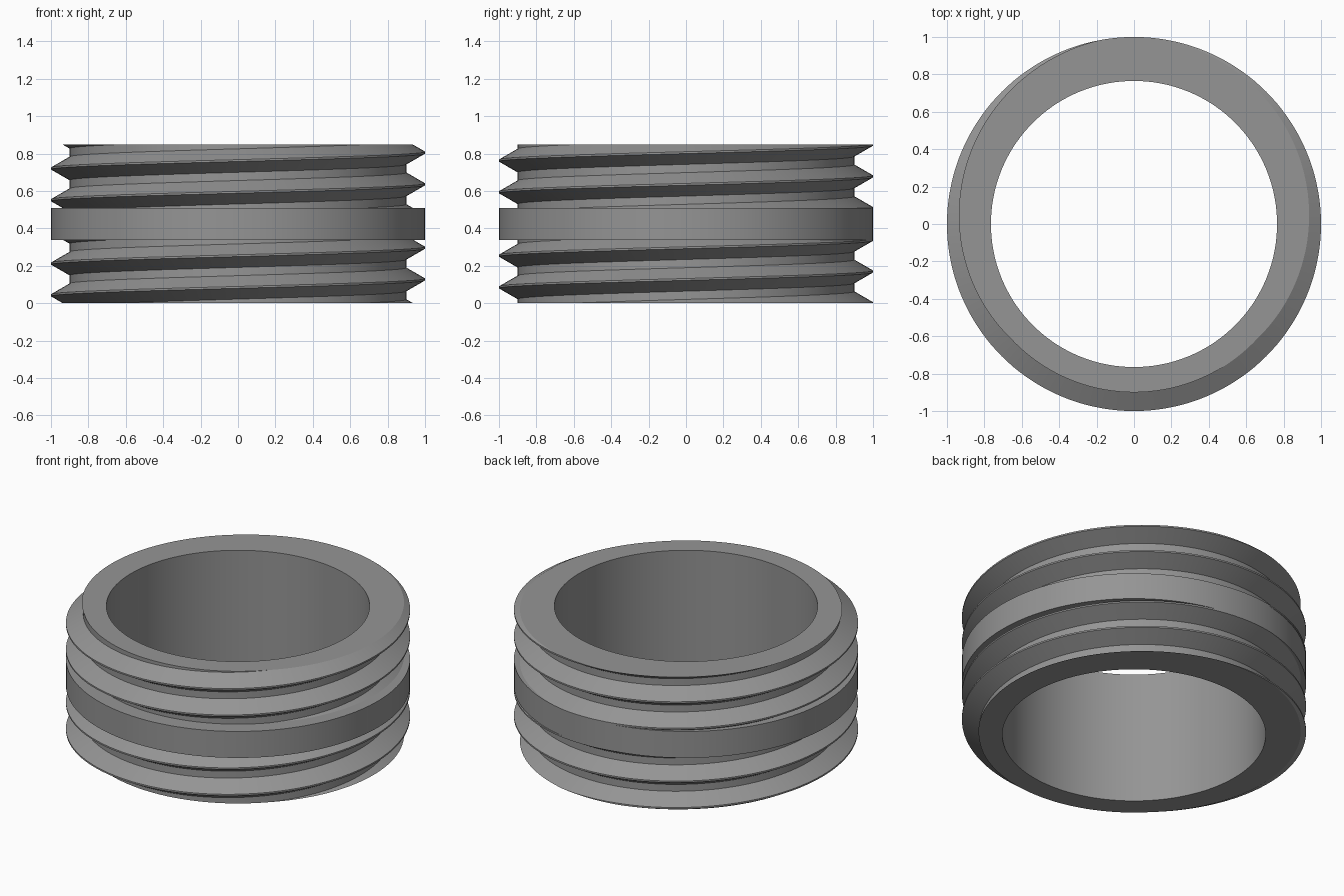
import bpy, bmesh, math
from mathutils import Vector

if "Cube" in bpy.data.objects:
    bpy.data.objects.remove(bpy.data.objects["Cube"])

PITCH = 0.1695            # rise of the thread per turn
HEIGHT = 5 * PITCH
BORE, ROOT, CREST = 0.765, 0.90, 1.0
SEG = 144
FLANK = (CREST - ROOT) * math.tan(math.radians(30))
FLAT = 0.005              # half width of the crest

grey = bpy.data.materials.new("mid grey")
grey.diffuse_color = (0.30, 0.30, 0.30, 1)
grey.use_nodes = True
grey.node_tree.nodes["Principled BSDF"].inputs["Base Color"].default_value = grey.diffuse_color


def finish(bm, name):
    bmesh.ops.recalc_face_normals(bm, faces=bm.faces)
    mesh = bpy.data.meshes.new(name)
    bm.to_mesh(mesh)
    bm.free()
    mesh.materials.append(grey)
    obj = bpy.data.objects.new(name, mesh)
    bpy.context.collection.objects.link(obj)
    bpy.ops.object.select_all(action='DESELECT')
    obj.select_set(True)
    bpy.context.view_layer.objects.active = obj
    bpy.ops.object.shade_smooth_by_angle(angle=math.radians(25))


def lathe(bm, profile):
    """Sweep a list of (radius, z) around the vertical axis."""
    rings = [[bm.verts.new((r * math.cos(2 * math.pi * i / SEG),
                            r * math.sin(2 * math.pi * i / SEG), z))
              for i in range(SEG)] for r, z in profile]
    for a, b in zip(rings, rings[1:]):
        for i in range(SEG):
            j = (i + 1) % SEG
            bm.faces.new((a[i], a[j], b[j], b[i]))


def threaded_end(name, z0, z1, cap_z):
    bm = bmesh.new()
    # helical sheet: one 60 degree thread with narrow crest, crest at +y on z = 0
    tooth = ((ROOT, -FLAT - FLANK), (CREST, -FLAT), (CREST, FLAT), (ROOT, FLAT + FLANK))
    columns = []
    for i in range(SEG + 1):
        a = math.pi / 2 + 2 * math.pi * i / SEG
        columns.append([bm.verts.new((r * math.cos(a), r * math.sin(a),
                                      PITCH * (n + i / SEG) + dz))
                        for n in range(-2, 8) for r, dz in tooth])
    for a, b in zip(columns, columns[1:]):
        for k in range(len(a) - 1):
            bm.faces.new((a[k], b[k], b[k + 1], a[k + 1]))
    bmesh.ops.remove_doubles(bm, verts=bm.verts, dist=1e-5)
    # trim the sheet to its end planes
    for z, up in ((z0, -1), (z1, 1)):
        bmesh.ops.bisect_plane(bm, geom=bm.verts[:] + bm.edges[:] + bm.faces[:],
                               dist=1e-5, plane_co=Vector((0, 0, z)),
                               plane_no=Vector((0, 0, up)), clear_outer=True)
    # bore wall and flat end face
    lathe(bm, [(BORE, z0), (BORE, z1)])
    rim = [e for e in bm.edges if e.is_boundary
           and all(abs(v.co.z - cap_z) < 1e-4 for v in e.verts)]
    bmesh.ops.triangle_fill(bm, edges=rim, use_beauty=True, normal=Vector((0, 0, 1)))
    finish(bm, name)


threaded_end("lower_thread", 0, 2 * PITCH, 0)
threaded_end("upper_thread", 3 * PITCH, HEIGHT, HEIGHT)

# plain collar between the threads
bm = bmesh.new()
lo, hi = 2 * PITCH, 3 * PITCH
lathe(bm, [(BORE, lo), (ROOT, lo), (CREST, lo), (CREST, hi),
           (ROOT, hi), (BORE, hi), (BORE, lo)])
bmesh.ops.remove_doubles(bm, verts=bm.verts, dist=1e-5)
finish(bm, "centre_collar")
